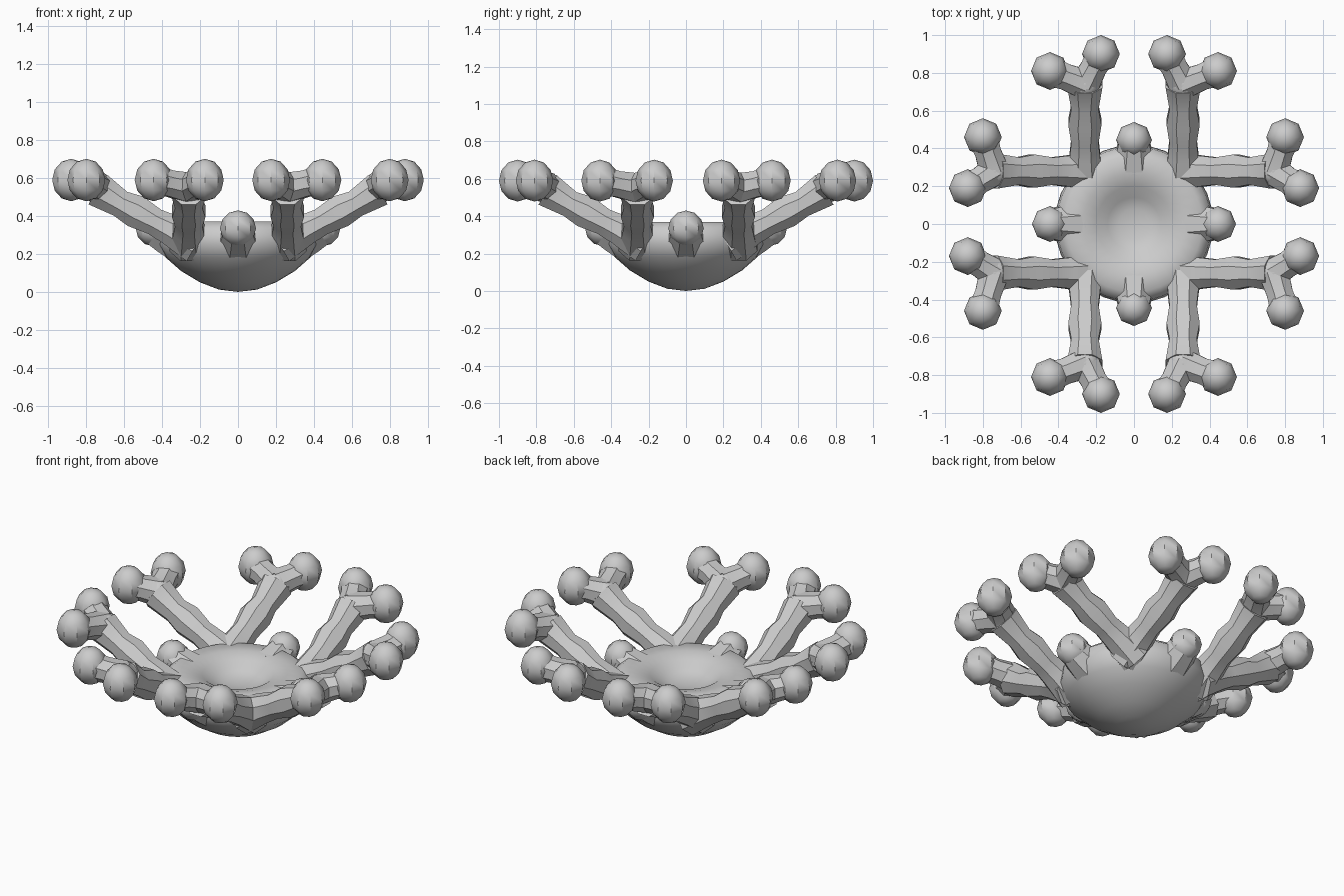
import bpy, bmesh, math
from mathutils import Vector, Matrix

if "Cube" in bpy.data.objects:
    bpy.data.objects.remove(bpy.data.objects["Cube"], do_unlink=True)

grey = bpy.data.materials.new("stone_grey")
grey.use_nodes = True
colour = (0.6, 0.6, 0.6, 1)
grey.diffuse_color = colour
grey.node_tree.nodes["Principled BSDF"].inputs["Base Color"].default_value = colour


def finish(bm, name, angle):
    bmesh.ops.recalc_face_normals(bm, faces=bm.faces)
    mesh = bpy.data.meshes.new(name)
    bm.to_mesh(mesh)
    bm.free()
    mesh.materials.append(grey)
    ob = bpy.data.objects.new(name, mesh)
    bpy.context.scene.collection.objects.link(ob)
    bpy.ops.object.select_all(action='DESELECT')
    ob.select_set(True)
    bpy.context.view_layer.objects.active = ob
    bpy.ops.object.shade_smooth_by_angle(angle=math.radians(angle))


def tube(bm, path, sides=8):
    """Closed tube through (point, radius) pairs."""
    pts = [Vector(p) for p, r in path]
    rings = []
    for i, (p, r) in enumerate(path):
        d = (pts[min(i + 1, len(pts) - 1)] - pts[max(i - 1, 0)]).normalized()
        side = d.cross(Vector((0, 0, 1))).normalized()
        up = side.cross(d)
        ring = []
        for k in range(sides):
            a = math.tau * (k + 0.5) / sides
            ring.append(bm.verts.new(pts[i] + r * (math.cos(a) * side + math.sin(a) * up)))
        rings.append(ring)
    for a, b in zip(rings, rings[1:]):
        for k in range(sides):
            bm.faces.new((a[k], a[k - 1], b[k - 1], b[k]))
    bm.faces.new(rings[0])
    bm.faces.new(rings[-1])


def knob(bm, centre, radius, height):
    """Faceted knob with a pointed top."""
    place = Matrix.Translation(centre) @ Matrix.Diagonal((1, 1, height, 1))
    bmesh.ops.create_uvsphere(bm, u_segments=8, v_segments=6, radius=radius, matrix=place)


# Central dish with a shallow dimple on top
profile = [(0, 0), (0.1, 0.012), (0.2, 0.05), (0.3, 0.11), (0.38, 0.18),
           (0.42, 0.25), (0.41, 0.33), (0.36, 0.37), (0.27, 0.365),
           (0.2, 0.345), (0.14, 0.3), (0.08, 0.28), (0, 0.275)]
bm = bmesh.new()
verts = [bm.verts.new((r, 0, z)) for r, z in profile]
edges = [bm.edges.new(pair) for pair in zip(verts, verts[1:])]
bmesh.ops.spin(bm, geom=verts + edges, cent=(0, 0, 0), axis=(0, 0, 1),
               angle=math.tau, steps=32)
bmesh.ops.remove_doubles(bm, verts=bm.verts, dist=0.0005)
finish(bm, "central_dish", 50)

# Forked arms: distance outward, height, radius
ARM = [(0.22, 0.25, 0.11), (0.36, 0.33, 0.088), (0.44, 0.37, 0.078),
       (0.54, 0.425, 0.095), (0.62, 0.465, 0.078), (0.74, 0.54, 0.1)]


def forked_arm(name, place, offset, inner, outer):
    bm = bmesh.new()
    tube(bm, [(place(t, offset, z), r) for t, z, r in ARM])
    fork = place(0.74, offset, 0.55)
    knob(bm, fork, 0.09, 0.9)
    for tip in (inner, outer):
        end = place(*tip, 0.59)
        tube(bm, [(fork, 0.085), (fork.lerp(end, 0.55), 0.075), (end, 0.085)])
        knob(bm, end, 0.1, 1.12)
    finish(bm, name, 40)


for sx, side in ((1, "left"), (-1, "right")):
    for sy, end in ((-1, "front"), (1, "back")):
        forked_arm(f"{end}_{side}_arm",
                   lambda t, s, z: Vector((sx * s, sy * t, z)),
                   0.26, (0.9, 0.175), (0.81, 0.445))
        forked_arm(f"{side}_{end}_arm",
                   lambda t, s, z: Vector((sx * t, sy * s, z)),
                   0.27 + 0.01 * sy, (0.88, 0.18 + 0.01 * sy), (0.8, 0.46))

# Short buds between the arm pairs
for i, side in enumerate(("left", "back", "right", "front")):
    d = Vector((round(math.cos(i * math.pi / 2)), round(math.sin(i * math.pi / 2)), 0))
    up = Vector((0, 0, 1))
    bm = bmesh.new()
    tube(bm, [(d * 0.3 + up * 0.26, 0.12), (d * 0.39 + up * 0.3, 0.1), (d * 0.45 + up * 0.33, 0.085)])
    knob(bm, d * 0.445 + up * 0.335, 0.095, 1.0)
    finish(bm, f"{side}_bud", 40)
